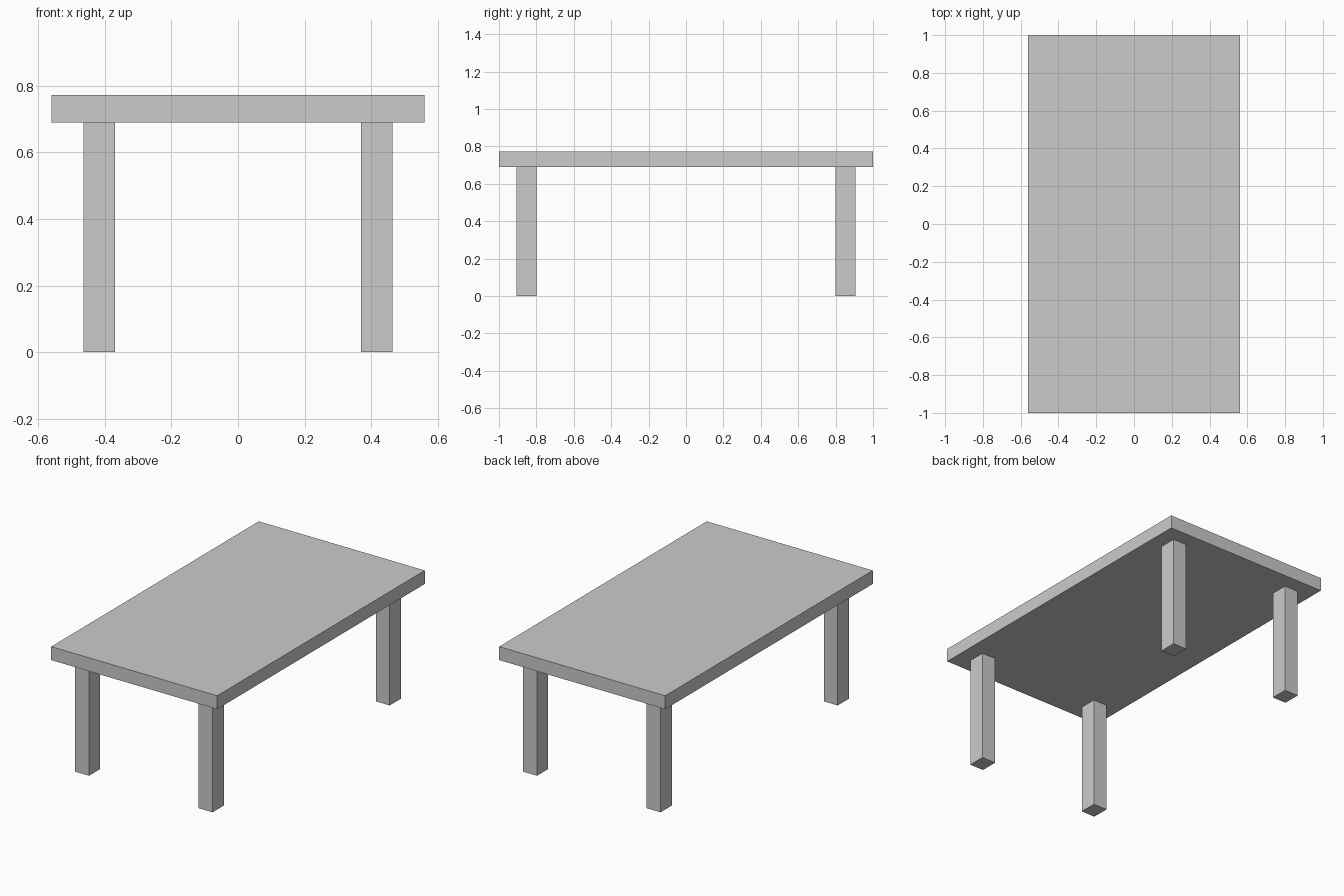
import bpy

if "Cube" in bpy.data.objects:
    bpy.data.objects.remove(bpy.data.objects["Cube"])


def box(name, x, y, z):
    """Axis-aligned box from (min, max) ranges."""
    bpy.ops.mesh.primitive_cube_add(size=1, location=[sum(r) / 2 for r in (x, y, z)])
    ob = bpy.context.object
    ob.name = name
    ob.scale = [r[1] - r[0] for r in (x, y, z)]
    bpy.ops.object.transform_apply(location=False, rotation=False, scale=True)
    return ob


TOP_Z, UNDER_Z = 0.772, 0.69
LEG_X, LEG_Y = 0.417, 0.853      # leg centres
HALF_X, HALF_Y = 0.047, 0.054    # leg half widths

# Tabletop slab
box("tabletop", (-0.56, 0.56), (-1, 1), (UNDER_Z, TOP_Z))

# Four inset legs
for y_name, sy in (("front", -1), ("back", 1)):
    for x_name, sx in (("left", -1), ("right", 1)):
        cx, cy = sx * LEG_X, sy * LEG_Y
        box(f"{y_name}_{x_name}_leg", (cx - HALF_X, cx + HALF_X),
            (cy - HALF_Y, cy + HALF_Y), (0, UNDER_Z))
